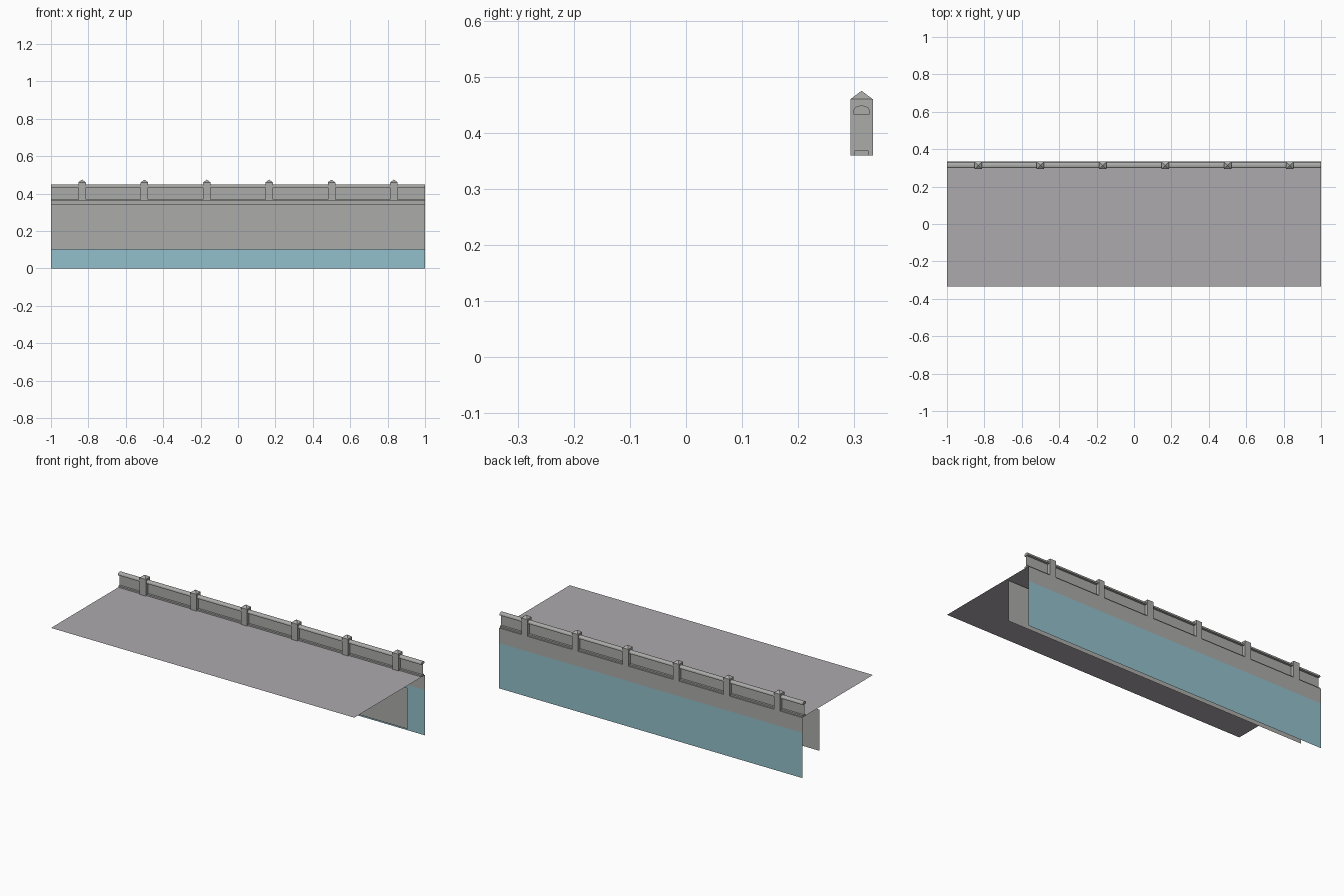
import bpy, bmesh, math

if "Cube" in bpy.data.objects:
    bpy.data.objects.remove(bpy.data.objects["Cube"])


def material(name, rgb):
    m = bpy.data.materials.new(name)
    m.diffuse_color = (*rgb, 1)
    m.use_nodes = True
    m.node_tree.nodes["Principled BSDF"].inputs["Base Color"].default_value = m.diffuse_color
    return m


STONE = material("stone grey", (0.41, 0.41, 0.40))
PAVING = material("paving grey", (0.42, 0.40, 0.42))
BLUE = material("pale blue", (0.29, 0.53, 0.60))


def mesh_object(name, verts, faces, mat):
    me = bpy.data.meshes.new(name)
    me.from_pydata(verts, [], faces)
    me.materials.append(mat)
    ob = bpy.data.objects.new(name, me)
    bpy.context.collection.objects.link(ob)
    return ob


def recalc(ob):
    bm = bmesh.new()
    bm.from_mesh(ob.data)
    bmesh.ops.recalc_face_normals(bm, faces=bm.faces)
    bm.to_mesh(ob.data)
    bm.free()


def wall(name, y, z0, z1, mat, facing):
    v = [(-1, y, z0), (1, y, z0), (1, y, z1), (-1, y, z1)]
    return mesh_object(name, v, [(0, 1, 2, 3) if facing < 0 else (3, 2, 1, 0)], mat)


def extrude_x(name, profile, mat):
    n = len(profile)
    verts = [(x, y, z) for x in (-1, 1) for y, z in profile]
    faces = [(i, (i + 1) % n, n + (i + 1) % n, n + i) for i in range(n)]
    faces += [tuple(range(n)), tuple(range(n, 2 * n))]
    ob = mesh_object(name, verts, faces, mat)
    recalc(ob)
    return ob


# deck sheet
B = 0.333
mesh_object("deck", [(-1, -B, .36), (1, -B, .36), (1, B, .36), (-1, B, .36)],
            [(0, 1, 2, 3)], PAVING)

# outer face: stone band over blue, and the inner wall under the deck
wall("outer_band", B, 0.27, 0.36, STONE, 1)
wall("outer_lower_face", B, 0.0, 0.27, BLUE, 1)
wall("inner_wall", 0.17, 0.10, 0.345, STONE, -1)

# parapet panel and rails
C = 0.313
wall("parapet_panel", C, 0.365, 0.436, STONE, -1)
extrude_x("bottom_rail", [(C - .0125, .36), (C + .0125, .36),
                          (C + .0125, .369), (C - .0125, .369)], STONE)
arc = [(C + .0145 * math.cos(math.pi * i / 6), .440 + .009 * math.sin(math.pi * i / 6))
       for i in range(7)]
extrude_x("top_rail", [(C - .0145, .433), (C + .0145, .433)] + arc, STONE)

# posts with pyramid caps
r = 0.02
for k in range(6):
    x = -5 / 6 + k / 3
    sq = [(-r, -r), (r, -r), (r, r), (-r, r)]
    v = [(x + a, C + b, z) for z in (.36, .46) for a, b in sq] + [(x, C, .475)]
    f = [(3, 2, 1, 0)]
    for i in range(4):
        j = (i + 1) % 4
        f += [(i, j, 4 + j, 4 + i), (4 + i, 4 + j, 8)]
    mesh_object(f"post_{k + 1}", v, f, STONE)
